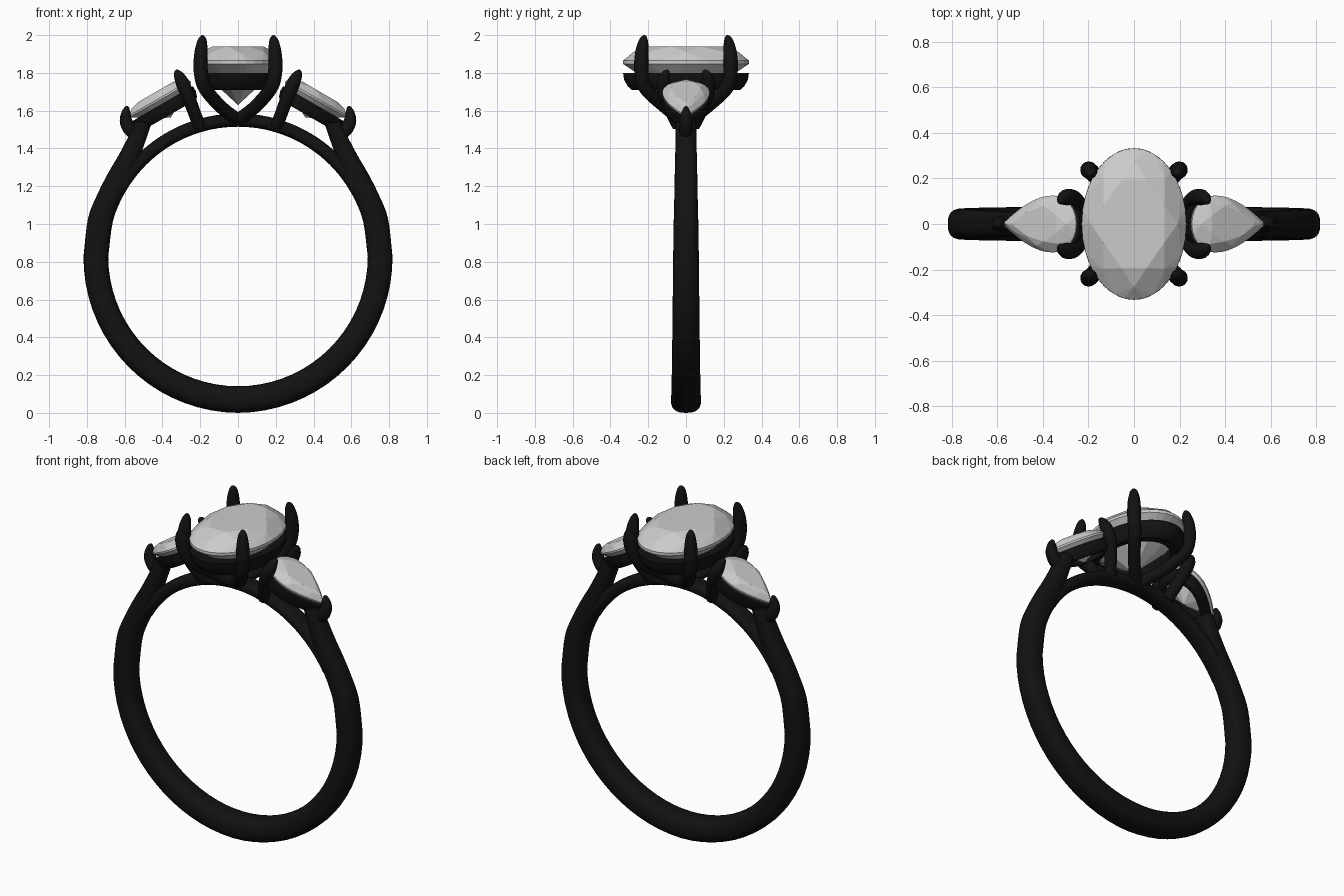
import bpy, bmesh
from math import sin, cos, pi, radians, copysign
from mathutils import Vector, Matrix

if "Cube" in bpy.data.objects:
    bpy.data.objects.remove(bpy.data.objects["Cube"])

metal = bpy.data.materials.new("dark_metal")
metal.diffuse_color = (0.006, 0.006, 0.006, 1)
metal.use_nodes = True
metal.node_tree.nodes["Principled BSDF"].inputs["Base Color"].default_value = metal.diffuse_color


def finish(name, bm, smooth):
    bmesh.ops.recalc_face_normals(bm, faces=bm.faces)
    me = bpy.data.meshes.new(name)
    bm.to_mesh(me)
    bm.free()
    ob = bpy.data.objects.new(name, me)
    bpy.context.collection.objects.link(ob)
    if smooth:
        me.materials.append(metal)
        bpy.ops.object.select_all(action='DESELECT')
        ob.select_set(True)
        bpy.context.view_layer.objects.active = ob
        bpy.ops.object.shade_smooth_by_angle(angle=radians(40))
    return ob


def skin(name, rings, loop=False):
    """Join a row of equal point rings into one smooth metal body."""
    bm = bmesh.new()
    vs = [[bm.verts.new(p) for p in r] for r in rings]
    n = len(vs[0])
    for a, b in zip(vs, vs[1:] + (vs[:1] if loop else [])):
        for i in range(n):
            bm.faces.new((a[i], a[(i + 1) % n], b[(i + 1) % n], b[i]))
    if not loop:
        bm.faces.new(vs[0])
        bm.faces.new(vs[-1])
    return finish(name, bm, True)


def spline(pts, steps):
    """Catmull-Rom interpolation of equal-length tuples."""
    p = [Vector(q) for q in pts]
    p = [p[0] * 2 - p[1]] + p + [p[-1] * 2 - p[-2]]
    out = []
    for a, b, c, d in zip(p, p[1:], p[2:], p[3:]):
        for k in range(steps):
            t = k / steps
            out.append(b + (c - a) * (t / 2) + (a * 2 - b * 5 + c * 4 - d) * (t * t / 2)
                       + (b * 3 - a - c * 3 + d) * (t ** 3 / 2))
    return out + [p[-2]]


def band(name, rows, n=24):
    """Rows: inner x, z, outer x, z, half width; rounded-box section."""
    rings = []
    for ix, iz, ox, oz, w in rows:
        mid = Vector(((ix + ox) / 2, 0, (iz + oz) / 2))
        half = Vector(((ox - ix) / 2, 0, (oz - iz) / 2))
        ring = []
        for k in range(n):
            c, s = cos(2 * pi * k / n), sin(2 * pi * k / n)
            c, s = (copysign(abs(v) ** 0.75, v) for v in (c, s))
            ring.append(mid + half * c + Vector((0, w * s, 0)))
        rings.append(ring)
    return skin(name, rings)


def prong(name, pts, n=14):
    """Tapered round claw through x, y, z, radius points."""
    row = spline(pts, 7)
    c = [Vector(q[:3]) for q in row]
    rings = []
    for i, q in enumerate(row):
        t = (c[min(i + 1, len(c) - 1)] - c[max(i - 1, 0)]).normalized()
        u = t.cross(Vector((0.3, 1, 0))).normalized()
        v = t.cross(u)
        rings.append([c[i] + (u * cos(2 * pi * k / n) + v * sin(2 * pi * k / n)) * q[3]
                      for k in range(n)])
    return skin(name, rings)


def oval(t):
    return 0.23 * cos(t), 0.333 * sin(t)


def pear(t):
    return 0.187 * cos(t), 0.125 * sin(t) * abs(sin(t / 2)) / 0.77


def gem(name, outline, layers, mat):
    """Faceted stone: hull of layers (count, turn, scale, z)."""
    bm = bmesh.new()
    for n, turn, f, z in layers:
        for k in range(n):
            x, y = outline(2 * pi * (k + turn) / n)
            bm.verts.new(mat @ Vector((x * f, y * f, z)))
    bmesh.ops.convex_hull(bm, input=bm.verts)
    bmesh.ops.dissolve_limit(bm, angle_limit=radians(1), verts=bm.verts, edges=bm.edges)
    return finish(name, bm, False)


def rail(name, outline, profile, mat, n=64):
    """Seat ring: profile of (scale, z) carried round the outline."""
    rings = []
    for k in range(n):
        x, y = outline(2 * pi * k / n)
        rings.append([mat @ Vector((x * f, y * f, z)) for f, z in profile])
    return skin(name, rings, True)


# Shank: circular lower part, then shoulders rising to the side stones
CZ, RI = 0.828, 0.687
right = []
for k in range(0, 19):
    a = radians(5 * k)
    ro, w = 0.828 - 0.01 * k / 18, 0.08 - 0.012 * k / 18
    right.append((RI * sin(a), CZ - RI * cos(a), ro * sin(a), CZ - ro * cos(a), w))
right += spline([(0.687, 0.828, 0.818, 0.828, 0.068), (0.664, 1.006, 0.794, 1.03, 0.065),
                 (0.625, 1.115, 0.743, 1.16, 0.062), (0.57, 1.22, 0.69, 1.265, 0.06),
                 (0.53, 1.32, 0.64, 1.35, 0.058), (0.50, 1.41, 0.597, 1.43, 0.056),
                 (0.472, 1.49, 0.563, 1.50, 0.055), (0.46, 1.53, 0.545, 1.545, 0.052)], 4)[1:]
left = [(-r[0], r[1], -r[2], r[3], r[4]) for r in right[:0:-1]]
band("shank", left + right)

# Thin bridge arc under the stones
arc = []
for k in range(-20, 21):
    a = radians(3 * k)
    arc.append((RI * sin(a), CZ + RI * cos(a), 0.757 * sin(a), CZ + 0.757 * cos(a), 0.055))
band("bridge", arc)

# Centre oval stone and its seat ring
here = Matrix.Identity(4)
gem("centre_stone", oval,
    [(8, 0.5, 0.63, 1.94), (8, 0, 0.83, 1.912), (32, 0, 1, 1.865), (32, 0, 1, 1.848),
     (8, 0.5, 0.52, 1.732), (1, 0, 0, 1.63)], here)
rail("centre_seat", oval,
     [(1, 1.80), (0.985, 1.765), (0.93, 1.73), (0.86, 1.71), (0.72, 1.71), (0.80, 1.80)], here)

# Four centre prongs, meeting in a V on the bridge
for sx in (-1, 1):
    for sy in (-1, 1):
        pts = [(0.0, 0.02, 1.55, 0.035), (0.09, 0.11, 1.62, 0.035), (0.175, 0.215, 1.72, 0.036),
               (0.197, 0.236, 1.81, 0.038), (0.196, 0.234, 1.90, 0.036),
               (0.19, 0.226, 1.965, 0.026), (0.187, 0.22, 1.992, 0.013), (0.186, 0.218, 2.0, 0.003)]
        prong("centre_prong", [(x * sx, y * sy, z, r) for x, y, z, r in pts])

# Pear side stones, seats and claws on both sides
for sx, side in ((-1, "left"), (1, "right")):
    mat = (Matrix.Scale(sx, 4, (1, 0, 0)) @ Matrix.Translation((0.414, 0, 1.663))
           @ Matrix.Rotation(radians(30), 4, 'Y'))
    gem(side + "_stone", pear,
        [(8, 0.5, 0.62, 0.042), (8, 0, 0.82, 0.03), (32, 0, 1, 0.004), (32, 0, 1, -0.006),
         (8, 0.5, 0.5, -0.07), (1, 0, 0, -0.115)], mat)
    rail(side + "_seat", pear,
         [(0.99, -0.03), (0.99, -0.06), (0.94, -0.09), (0.87, -0.1), (0.72, -0.1), (0.8, -0.03)], mat)
    tip = [(0.51, 0, 1.47, 0.036), (0.565, 0, 1.495, 0.037), (0.592, 0, 1.54, 0.034),
           (0.593, 0, 1.585, 0.026), (0.588, 0, 1.615, 0.013), (0.586, 0, 1.625, 0.003)]
    prong(side + "_tip_claw", [(x * sx, y, z, r) for x, y, z, r in tip])
    for sy in (-1, 1):
        pts = [(0.205, 0.04, 1.52, 0.034), (0.235, 0.08, 1.60, 0.034), (0.265, 0.112, 1.68, 0.036),
               (0.293, 0.118, 1.745, 0.036), (0.313, 0.11, 1.785, 0.027),
               (0.325, 0.098, 1.807, 0.014), (0.329, 0.093, 1.813, 0.003)]
        prong(side + "_prong", [(x * sx, y * sy, z, r) for x, y, z, r in pts])
